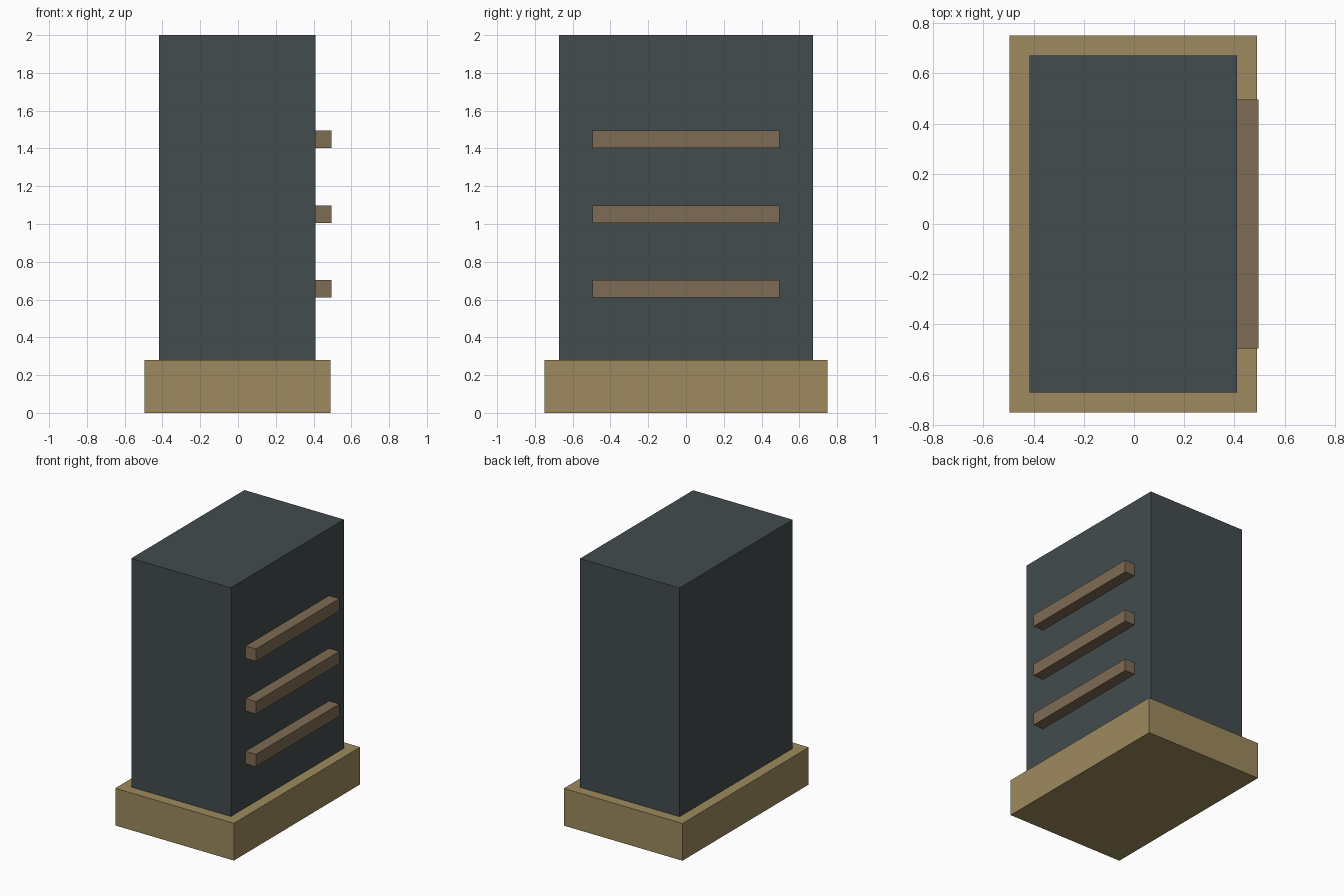
import bpy

if "Cube" in bpy.data.objects:
    bpy.data.objects.remove(bpy.data.objects["Cube"])


def material(name, rgb):
    mat = bpy.data.materials.new(name)
    mat.diffuse_color = (*rgb, 1.0)
    mat.use_nodes = True
    mat.node_tree.nodes["Principled BSDF"].inputs["Base Color"].default_value = mat.diffuse_color
    return mat


def box(name, lo, hi, mat):
    """Box spanning two opposite corners."""
    centre = [(a + b) / 2 for a, b in zip(lo, hi)]
    bpy.ops.mesh.primitive_cube_add(size=1, location=centre)
    obj = bpy.context.object
    obj.name = name
    obj.scale = [b - a for a, b in zip(lo, hi)]
    bpy.ops.object.transform_apply(location=False, rotation=False, scale=True)
    obj.data.materials.append(mat)
    return obj


tan = material("tan", (0.337, 0.254, 0.112))
slate = material("slate", (0.056, 0.072, 0.076))
brown = material("brown", (0.212, 0.150, 0.089))

# Plinth and cabinet body
box("base", (-0.496, -0.75, 0), (0.491, 0.75, 0.28), tan)
box("body", (-0.417, -0.672, 0.28), (0.411, 0.672, 2.0), slate)

# Three horizontal slats on the right side
for i in range(3):
    z = 0.61 + 0.396 * i
    box(f"slat_{i + 1}", (0.411, -0.496, z), (0.496, 0.496, z + 0.093), brown)
